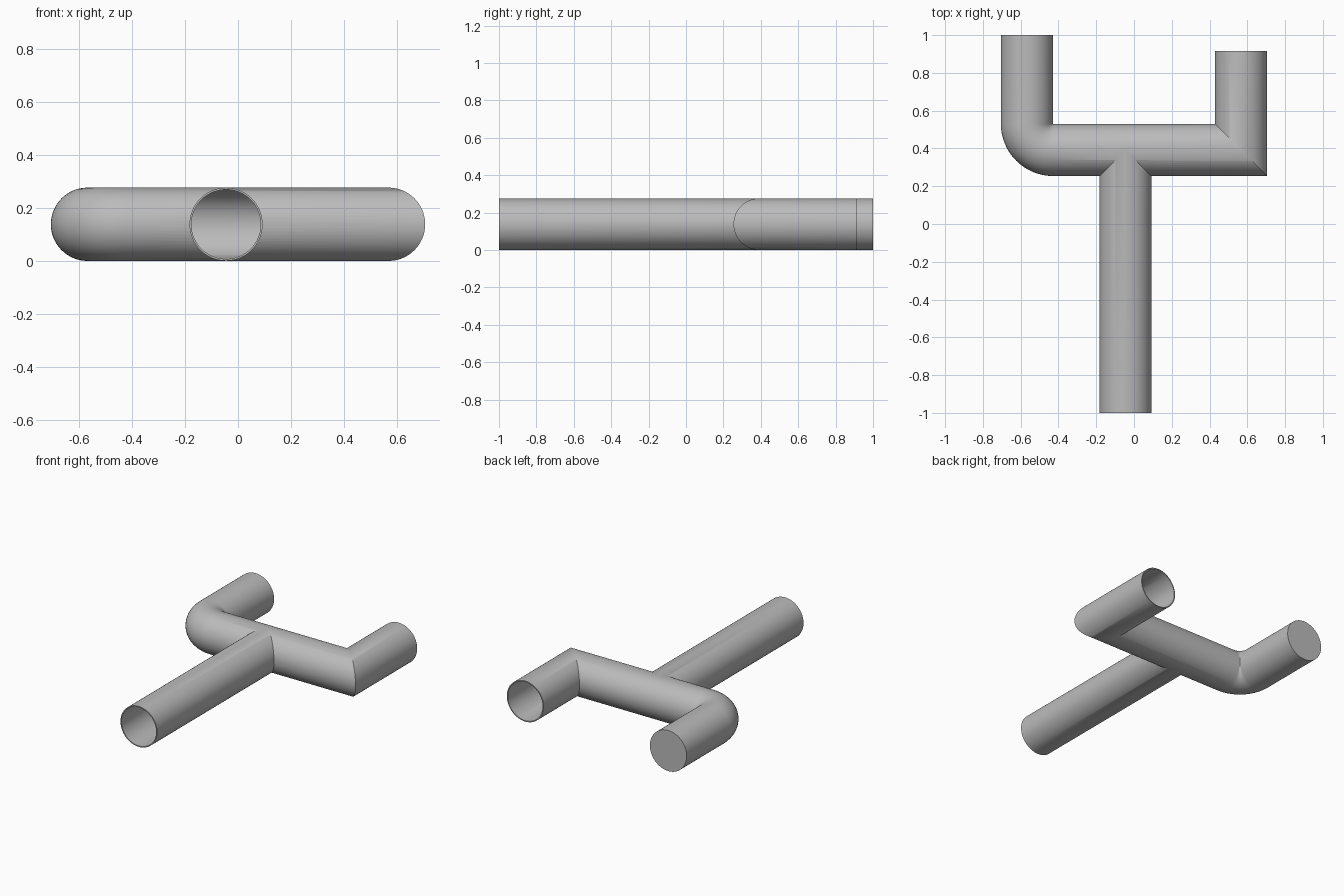
import bpy, bmesh, math
from mathutils import Vector

if "Cube" in bpy.data.objects:
    bpy.data.objects.remove(bpy.data.objects["Cube"])

R, WALL, SIDES = 0.138, 0.007, 64
BAR_Y, ARM_X, STEM_X = 0.392, 0.567, -0.045

grey = bpy.data.materials.new("pipe grey")
grey.use_nodes = True
grey.diffuse_color = (0.5, 0.5, 0.5, 1)
grey.node_tree.nodes["Principled BSDF"].inputs["Base Color"].default_value = (0.5, 0.5, 0.5, 1)


def sweep(name, stations, radius):
    """Closed tube through (x, y, sideways vector) stations."""
    bm = bmesh.new()
    rings = []
    for x, y, side in stations:
        ring = []
        for i in range(SIDES):
            a = math.tau * i / SIDES
            p = Vector((x, y, R)) + radius * (
                Vector((side[0], side[1], 0)) * math.cos(a) + Vector((0, 0, math.sin(a))))
            ring.append(bm.verts.new(p))
        rings.append(ring)
    for a, b in zip(rings, rings[1:]):
        for i in range(SIDES):
            j = (i + 1) % SIDES
            bm.faces.new((a[i], a[j], b[j], b[i]))
    bm.faces.new(rings[0])
    bm.faces.new(rings[-1])
    bmesh.ops.recalc_face_normals(bm, faces=bm.faces)
    mesh = bpy.data.meshes.new(name)
    bm.to_mesh(mesh)
    bm.free()
    mesh.materials.append(grey)
    obj = bpy.data.objects.new(name, mesh)
    bpy.context.collection.objects.link(obj)
    return obj


def combine(target, tool, operation):
    """Apply a boolean and discard the tool."""
    mod = target.modifiers.new(operation.lower(), "BOOLEAN")
    mod.object, mod.operation, mod.solver = tool, operation, "EXACT"
    bpy.context.view_layer.objects.active = target
    bpy.ops.object.modifier_apply(modifier=mod.name)
    bpy.data.objects.remove(tool)


def pipe_body(name, radius, left_end, right_end, stem_end):
    # Left arm, round elbow, crossbar, mitred corner, right arm
    bend = R + 0.001
    path = [(-ARM_X, left_end, (-1, 0))]
    for i in range(17):
        a = math.pi + math.pi / 2 * i / 16
        d = (math.cos(a), math.sin(a))
        path.append((-ARM_X + bend + bend * d[0], BAR_Y + bend + bend * d[1], d))
    path += [(ARM_X, BAR_Y, (1, -1)), (ARM_X, right_end, (1, 0))]
    body = sweep(name, path, radius)
    # Stem, a hair slimmer so it meets the crossbar cleanly
    stem = sweep("stem", [(STEM_X, stem_end, (1, 0)), (STEM_X, BAR_Y, (1, 0))], radius - 0.0004)
    combine(body, stem, "UNION")
    return body


# Hollow pipe: capped left arm, open right arm and stem
pipe = pipe_body("branched_pipe", R, 1.0, 0.915, -1.0)
bore = pipe_body("bore", R - WALL, 0.99, 0.95, -1.05)
combine(pipe, bore, "DIFFERENCE")

bpy.ops.object.select_all(action="DESELECT")
pipe.select_set(True)
bpy.context.view_layer.objects.active = pipe
bpy.ops.object.shade_smooth_by_angle(angle=math.radians(30))
